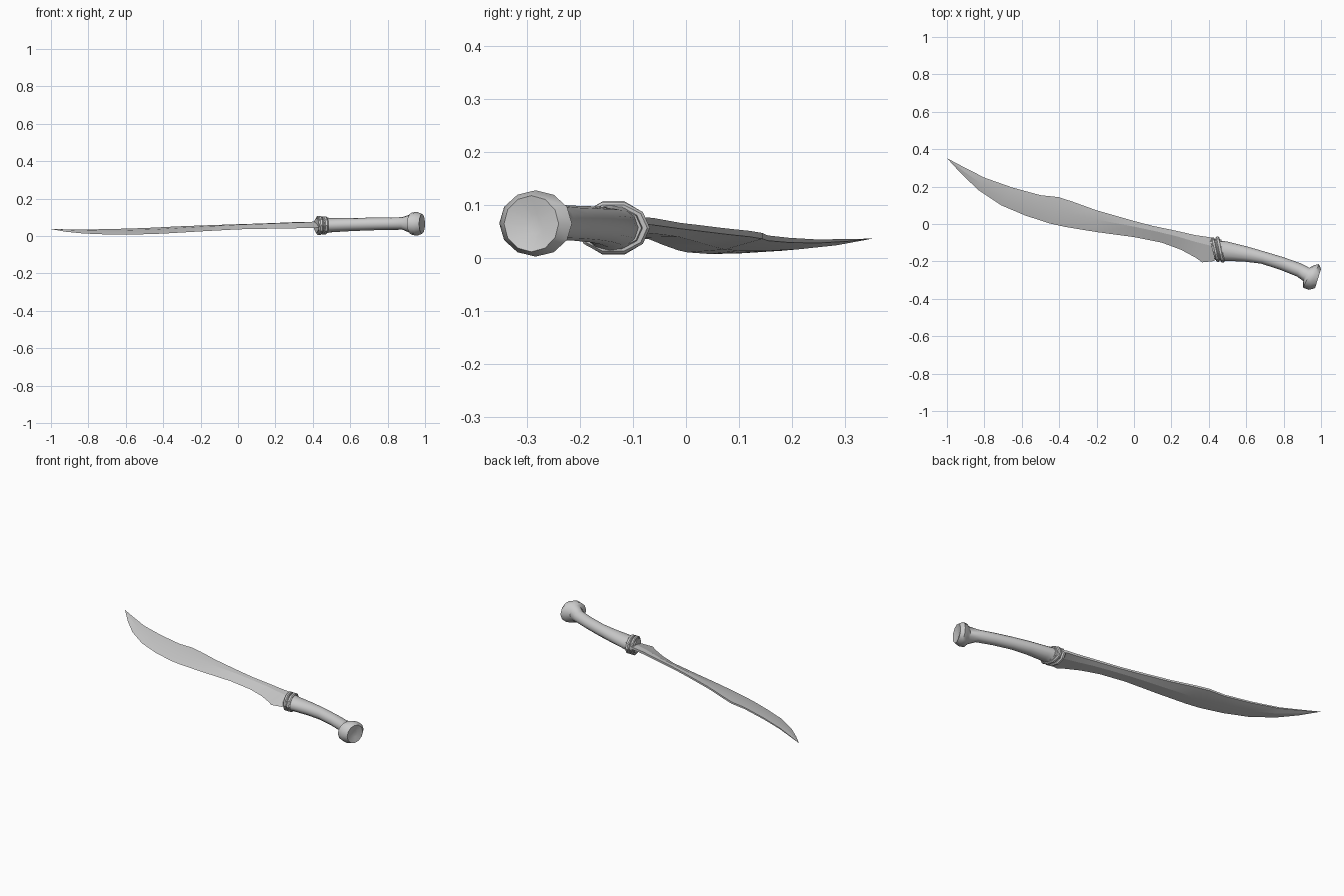
import bpy, bmesh, math
from mathutils import Vector


def skin(name, rings, angle, tip=None):
    """Bridge closed rings of points; cap the start, and cap or point the end."""
    bm = bmesh.new()
    loops = [[bm.verts.new(p) for p in ring] for ring in rings]
    n = len(loops[0])
    for a, b in zip(loops, loops[1:]):
        for i in range(n):
            j = (i + 1) % n
            bm.faces.new((a[i], a[j], b[j], b[i]))
    bm.faces.new(loops[0])
    if tip:
        t = bm.verts.new(tip)
        for i in range(n):
            bm.faces.new((loops[-1][i], loops[-1][(i + 1) % n], t))
    else:
        bm.faces.new(loops[-1])
    bmesh.ops.recalc_face_normals(bm, faces=bm.faces)
    mesh = bpy.data.meshes.new(name)
    bm.to_mesh(mesh)
    bm.free()
    mesh.shade_smooth()
    mesh.set_sharp_from_angle(angle=math.radians(angle))
    ob = bpy.data.objects.new(name, mesh)
    bpy.context.collection.objects.link(ob)
    return ob


def oval(ax, ay, bx, by, z0, z1, sides=12):
    """Oval ring whose plan-view diameter runs from a to b, between heights z0 and z1."""
    a, b = Vector((ax, ay, 0)), Vector((bx, by, 0))
    mid, half = (a + b) / 2, (a - b) / 2
    return [mid + half * math.cos(t) + Vector((0, 0, (z0 + z1) / 2 + (z1 - z0) / 2 * math.sin(t)))
            for t in (2 * math.pi * i / sides for i in range(sides))]


# blade: spine xy, edge xy, spine z, edge z, ridge position, half thickness
stations = [
    (0.44, -0.082, 0.43, -0.198, 0.070, 0.045, 0.35, 0.012),
    (0.40, -0.070, 0.365, -0.205, 0.070, 0.042, 0.30, 0.012),
    (0.33, -0.060, 0.33, -0.180, 0.069, 0.042, 0.30, 0.012),
    (0.22, -0.035, 0.25, -0.137, 0.065, 0.041, 0.30, 0.011),
    (0.10, -0.010, 0.15, -0.100, 0.061, 0.039, 0.32, 0.010),
    (0.00, 0.016, 0.00, -0.070, 0.058, 0.036, 0.35, 0.010),
    (-0.20, 0.073, -0.20, -0.043, 0.051, 0.025, 0.42, 0.010),
    (-0.33, 0.120, -0.37, -0.015, 0.046, 0.015, 0.48, 0.010),
    (-0.405, 0.144, -0.45, 0.003, 0.042, 0.011, 0.50, 0.010),
    (-0.50, 0.154, -0.58, 0.045, 0.038, 0.008, 0.50, 0.009),
    (-0.65, 0.195, -0.71, 0.100, 0.034, 0.009, 0.50, 0.008),
    (-0.80, 0.248, -0.83, 0.180, 0.032, 0.014, 0.50, 0.006),
    (-0.91, 0.304, -0.92, 0.265, 0.034, 0.023, 0.50, 0.004),
]
rings = []
for sx, sy, ex, ey, sz, ez, r, th in stations:
    s, e = Vector((sx, sy, sz)), Vector((ex, ey, ez))
    ridge, up = s.lerp(e, r), Vector((0, 0, th))
    rings.append([s + up * 0.55, ridge + up, e, ridge - up, s - up * 0.55])
skin("blade", rings, 12, tip=(-1.0, 0.352, 0.037))

# curved grip flaring into the knobbed bone pommel
skin("grip_and_pommel", [oval(*p) for p in [
    (0.455, -0.088, 0.465, -0.198, 0.012, 0.102),
    (0.50, -0.094, 0.49, -0.197, 0.020, 0.096),
    (0.60, -0.119, 0.59, -0.201, 0.026, 0.097),
    (0.70, -0.148, 0.68, -0.212, 0.030, 0.098),
    (0.80, -0.178, 0.78, -0.244, 0.033, 0.099),
    (0.89, -0.210, 0.87, -0.280, 0.034, 0.101),
    (0.937, -0.234, 0.905, -0.305, 0.016, 0.116),
    (0.963, -0.220, 0.903, -0.340, 0.005, 0.127),
    (0.988, -0.215, 0.935, -0.352, 0.003, 0.128),
    (1.000, -0.240, 0.968, -0.343, 0.012, 0.118),
    (0.986, -0.268, 0.971, -0.295, 0.045, 0.085),
]], 40)

# collar core and its two raised bands
def band(name, x, width, top, bottom, z0, z1, bevel):
    prof = [(0, bevel), (width * 0.25, 0), (width * 0.75, 0), (width, bevel)]
    skin(name, [oval(x + d, top - i, x + 0.028 + d, bottom + i, z0 + i, z1 - i, 10)
                for d, i in prof], 25)


band("collar_core", 0.405, 0.062, -0.080, -0.196, 0.014, 0.100, 0.004)
band("collar_band_front", 0.410, 0.020, -0.071, -0.202, 0.004, 0.110, 0.005)
band("collar_band_rear", 0.435, 0.022, -0.068, -0.206, 0.006, 0.108, 0.005)
